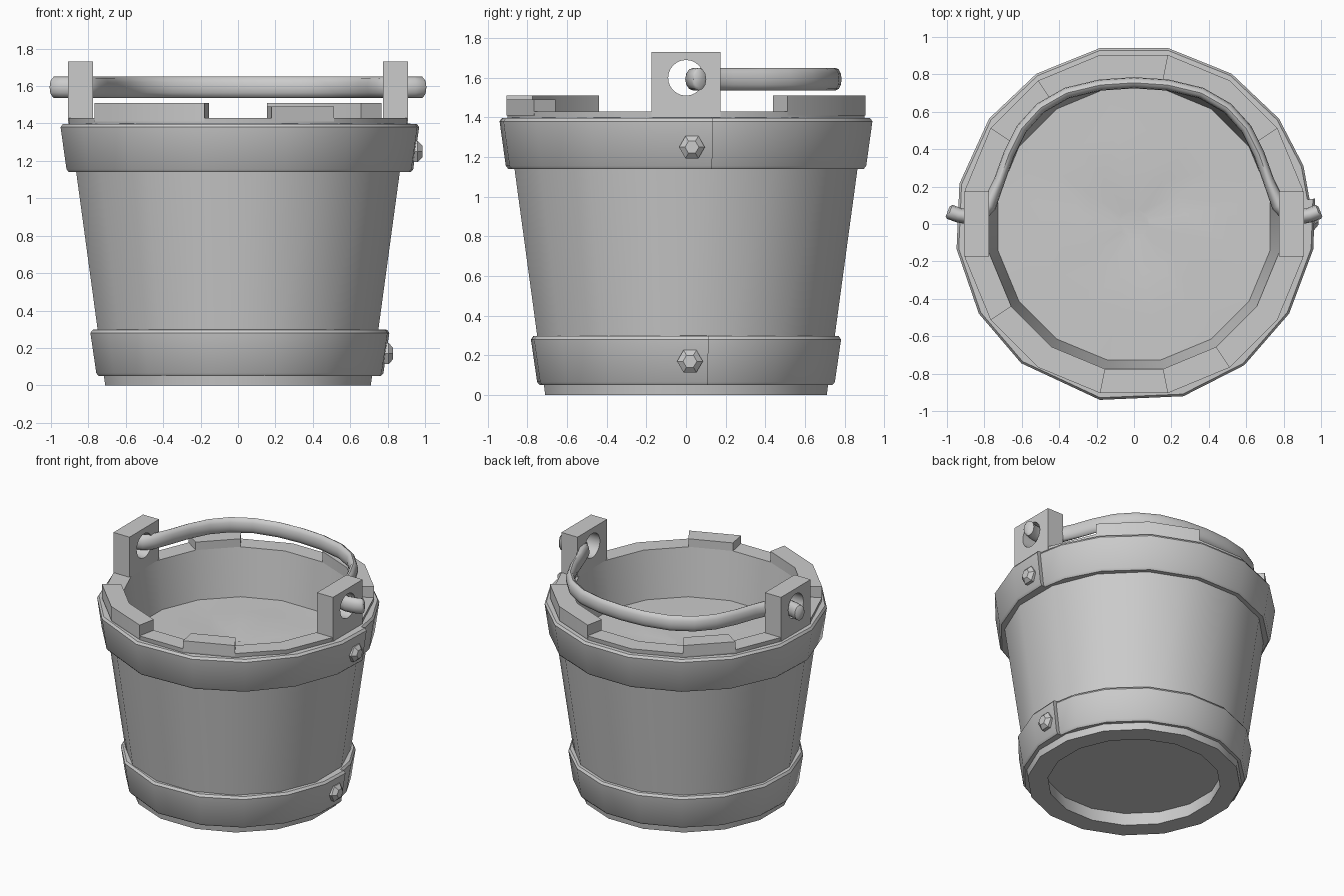
import bpy, bmesh, math, random
from math import sin, cos, radians, pi

cube = bpy.data.objects.get("Cube")
if cube:
    bpy.data.objects.remove(cube, do_unlink=True)

random.seed(4)
SIDES = 16
STEP = 2 * pi / SIDES
FLAT = cos(STEP / 2)          # flat-to-corner ratio of the 16-sided body
RIM = 1.43

grey = bpy.data.materials.new("plain_grey")
grey.use_nodes = True
grey.diffuse_color = (0.6, 0.6, 0.6, 1)
grey.node_tree.nodes["Principled BSDF"].inputs["Base Color"].default_value = (0.6, 0.6, 0.6, 1)


def loft(name, rings, closed=False, angle=35):
    """Skin rings of equal length; join last to first, or cap both ends."""
    bm = bmesh.new()
    vs = [[bm.verts.new(p) for p in ring] for ring in rings]
    n = len(vs[0])
    for a, b in zip(vs, vs[1:] + ([vs[0]] if closed else [])):
        for i in range(n):
            j = (i + 1) % n
            bm.faces.new((a[i], a[j], b[j], b[i]))
    if not closed:
        bm.faces.new(vs[0])
        bm.faces.new(vs[-1])
    bmesh.ops.recalc_face_normals(bm, faces=bm.faces)
    mesh = bpy.data.meshes.new(name)
    bm.to_mesh(mesh)
    bm.free()
    mesh.materials.append(grey)
    ob = bpy.data.objects.new(name, mesh)
    bpy.context.collection.objects.link(ob)
    bpy.ops.object.select_all(action='DESELECT')
    ob.select_set(True)
    bpy.context.view_layer.objects.active = ob
    bpy.ops.object.shade_smooth_by_angle(angle=radians(angle))
    return ob


def polar(r, a, z):
    return (r * cos(a), r * sin(a), z)


def circle(apothem, z, jitter=0.0):
    return [polar(apothem / FLAT, (i + 0.5) * STEP, z + random.uniform(-jitter, jitter))
            for i in range(SIDES)]


def outer(z):
    return 0.71 + 0.136 * z


def inner(z):
    return 0.575 + 0.14 * z


# Tapered wall
loft("bucket_wall", [circle(outer(0), 0), circle(outer(RIM), RIM),
                     circle(inner(RIM), RIM), circle(inner(0), 0)], closed=True)

# Recessed base and gently uneven surface inside
loft("base", [circle(inner(0.1) + 0.01, 0.1), circle(inner(0.14) + 0.01, 0.14)])
level = 1.08
loft("inner_surface", [circle(inner(level) + 0.01, level - 0.03), circle(inner(level) + 0.01, level),
                       circle(0.5, level, 0.008), circle(0.27, level, 0.01),
                       circle(0.08, level - 0.015, 0.008)])

# Raised stave tops: first side, number of sides, top height
for k, (first, count, top) in enumerate([(1, 2, 1.51), (5, 1, 1.49), (9, 2, 1.51), (12, 1, 1.49)]):
    rings = []
    for s in range(count + 1):
        a = (first + s + 0.5) * STEP
        rings.append([polar(outer(RIM) / FLAT, a, RIM - 0.02), polar(outer(RIM) / FLAT, a, top),
                      polar(inner(RIM) / FLAT, a, top), polar(inner(RIM) / FLAT, a, RIM - 0.02)])
    loft("raised_stave_%d" % (k + 1), rings, angle=30)


# Handle lugs, each a plate with a round hole
def lug_outline(x):
    pts = []
    for i in range(24):
        c, s = [max(-1, min(1, math.sqrt(2) * f(i * pi / 12))) for f in (cos, sin)]
        pts.append((x, 0.175 * c, 1.6 + s * (0.13 if s > 0 else 0.2)))
    return pts


def hole(x):
    return [(x, 0.09 * cos(i * pi / 12), 1.6 + 0.09 * sin(i * pi / 12)) for i in range(24)]


for side, label in ((1, "left"), (-1, "right")):
    a, b = side * 0.775, side * 0.908
    loft(label + "_lug", [lug_outline(a), lug_outline(b), hole(b), hole(a)], closed=True)

# Hoops: open bands whose first end laps over the last one
bends = [8, -8, -30, -52, -74, -101, -129, -150, -172, -193, -216, -237, -259, -281, -303, -324, -341, -352, -366]


def hoop(name, radius, z, h):
    rings = []
    for i, deg in enumerate(bends):
        r = radius + {0: 0.02, 1: 0.01, len(bends) - 2: -0.01, len(bends) - 1: -0.025}.get(i, 0)
        section = [(-0.1, 0), (-0.045, 0), (-0.032, 0.015), (0, h - 0.02), (-0.012, h - 0.003), (-0.08, h)]
        rings.append([polar(r + dr, radians(deg), z + dz) for dr, dz in section])
    loft(name, rings)


hoop("upper_hoop", 0.958, 1.14, 0.26)
hoop("lower_hoop", 0.797, 0.05, 0.25)


# Hexagonal bolts through the hoop laps
def bolt(name, x, y, z):
    rings = [[(x + dx, y + r * cos(i * pi / 3), z + r * sin(i * pi / 3)) for i in range(6)]
             for dx, r in ((-0.06, 0.065), (0.015, 0.065), (0.04, 0.035))]
    loft(name, rings, angle=30)


bolt("upper_bolt", 0.946, 0.03, 1.25)
bolt("lower_bolt", 0.79, 0.02, 0.17)

# Swung-back handle: a flattened rod along a smooth half path, mirrored
half = [(0.985, 0.065), (0.94, 0.048), (0.88, 0.036), (0.82, 0.05), (0.775, 0.1), (0.72, 0.23),
        (0.67, 0.37), (0.6, 0.51), (0.5, 0.62), (0.36, 0.7), (0.18, 0.743)]
path = half + [(0, 0.755)] + [(-x, y) for x, y in reversed(half)]
rings = []
for i, (x, y) in enumerate(path):
    p, q = path[max(i - 1, 0)], path[min(i + 1, len(path) - 1)]
    dx, dy = q[0] - p[0], q[1] - p[1]
    d = math.hypot(dx, dy)
    thick = 0.04 if abs(x) > 0.76 else 0.03
    rings.append([(x - dy / d * thick * cos(t), y + dx / d * thick * cos(t), 1.593 + 0.057 * sin(t))
                  for t in (j * pi / 6 for j in range(12))])


def end_cap(ring, shift):
    cx, cy, cz = [sum(p[k] for p in ring) / len(ring) for k in range(3)]
    return [(cx + (px - cx) * 0.7 + shift, cy + (py - cy) * 0.7, cz + (pz - cz) * 0.7) for px, py, pz in ring]


loft("handle", [end_cap(rings[0], 0.012)] + rings + [end_cap(rings[-1], -0.012)], angle=50)
